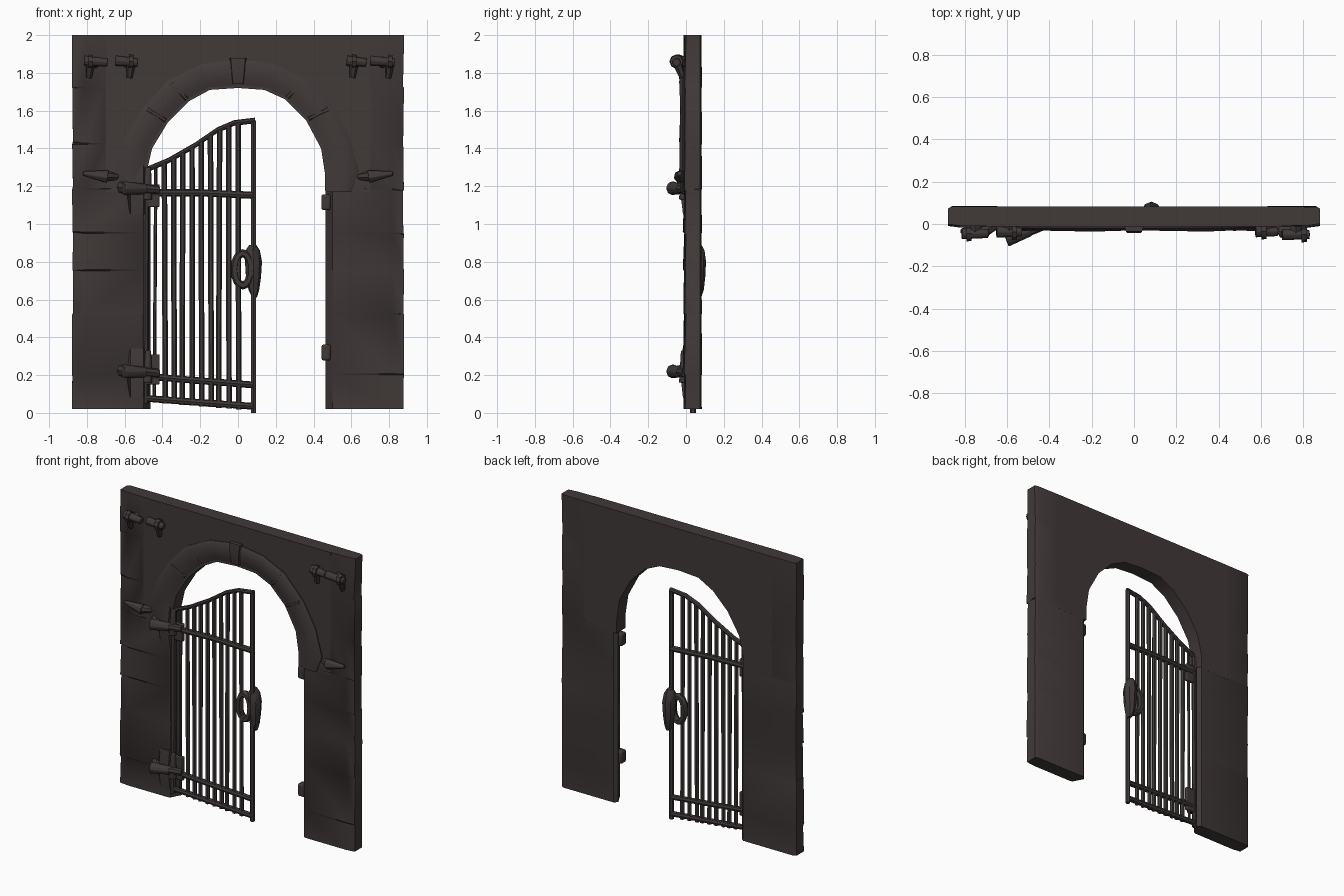
import bpy, bmesh, math, random
from mathutils import Vector, Matrix

random.seed(4)
if "Cube" in bpy.data.objects:
    bpy.data.objects.remove(bpy.data.objects["Cube"])


def material(name, color):
    m = bpy.data.materials.new(name)
    m.use_nodes = True
    m.diffuse_color = color
    m.node_tree.nodes["Principled BSDF"].inputs["Base Color"].default_value = color
    return m


STONE = material("dark stone", (0.052, 0.041, 0.040, 1))
IRON = material("dark iron", (0.050, 0.040, 0.039, 1))
FRONT, BACK = -0.012, 0.083


def finish(name, bm, mat, bevel=0):
    bmesh.ops.recalc_face_normals(bm, faces=bm.faces)
    me = bpy.data.meshes.new(name)
    bm.to_mesh(me)
    bm.free()
    ob = bpy.data.objects.new(name, me)
    bpy.context.collection.objects.link(ob)
    me.materials.append(mat)
    if bevel:
        mod = ob.modifiers.new("soft edges", "BEVEL")
        mod.width, mod.segments = bevel, 2
    bpy.ops.object.select_all(action="DESELECT")
    ob.select_set(True)
    bpy.context.view_layer.objects.active = ob
    bpy.ops.object.shade_smooth_by_angle(angle=math.radians(40))
    return ob


def loft(name, rings, mat, bevel=0):
    bm = bmesh.new()
    loops = [[bm.verts.new(p) for p in ring] for ring in rings]
    n = len(loops[0])
    for a, b in zip(loops, loops[1:]):
        for i in range(n):
            j = (i + 1) % n
            bm.faces.new((a[i], a[j], b[j], b[i]))
    bm.faces.new(loops[0])
    bm.faces.new(loops[-1])
    return finish(name, bm, mat, bevel)


def rod(name, a, b, r1, r2=None, mat=IRON, sides=8, bevel=0):
    a, b = Vector(a), Vector(b)
    d = b - a
    bm = bmesh.new()
    turn = d.to_track_quat("Z", "Y").to_matrix().to_4x4()
    bmesh.ops.create_cone(bm, cap_ends=True, segments=sides, radius1=r1,
                          radius2=r1 if r2 is None else r2, depth=d.length,
                          matrix=Matrix.Translation((a + b) / 2) @ turn)
    return finish(name, bm, mat, bevel)


def box(name, lo, hi, mat=IRON, bevel=0.006):
    lo, hi = Vector(lo), Vector(hi)
    bm = bmesh.new()
    bmesh.ops.create_cube(bm, size=1, matrix=Matrix.Translation((lo + hi) / 2)
                          @ Matrix.Diagonal((*(hi - lo), 1)))
    return finish(name, bm, mat, bevel)


# Piers: stacked rough courses, each leaning out toward its foot
courses = (0.02, 0.2, 0.52, 0.75, 0.95, 1.18, 1.42, 1.72, 2.0)
for side, label in ((-1, "right"), (1, "left")):
    rings = []
    for z0, z1 in zip(courses, courses[1:]):
        inner = 0.485 if z0 < 1.1 else 0.68
        for z, out in ((z0 + 0.008, random.uniform(0, 0.006)), (z1, random.uniform(-0.006, 0))):
            z = 0.02 if z < 0.03 else z
            tilt = random.uniform(-0.012, 0.012)
            edge = 0.88 - random.uniform(0, 0.007)
            low = z0 < 1.1
            rings.append([(side * x, y, z + dz) for x, y, dz in (
                (edge, FRONT + 0.008 - out, tilt if 0.1 < z < 1.9 else 0),
                (edge - 0.06, FRONT - out, 0),
                (inner + 0.03, FRONT - out * 0.6, 0),
                (inner + (0.015 if low else 0), FRONT + 0.006, 0),
                (inner - (0.022 if low else 0), BACK - 0.02, 0),
                (inner, BACK, 0),
                (edge - 0.02, BACK + out * 0.4, 0),
                (edge, BACK - 0.01, 0))])
    loft(label + "_pier", rings, STONE)

# Arch edge lines, inner opening and outer trim
inner_arch = [(-0.485, 1.17), (-0.485, 1.27), (-0.455, 1.4), (-0.37, 1.54), (-0.26, 1.65),
              (-0.15, 1.71), (0, 1.72), (0.14, 1.71), (0.25, 1.66), (0.36, 1.55),
              (0.44, 1.4), (0.46, 1.27), (0.462, 1.17)]
outer_arch = [(-0.56, 1.12), (-0.645, 1.28), (-0.6, 1.46), (-0.5, 1.62), (-0.37, 1.76),
              (-0.2, 1.845), (0, 1.875), (0.2, 1.845), (0.36, 1.77), (0.5, 1.62),
              (0.59, 1.46), (0.64, 1.28), (0.6, 1.17)]

# Spandrel wall above the opening
bm = bmesh.new()
outline = [(-0.7, 1.17)] + inner_arch + [(0.7, 1.17), (0.7, 2.0), (-0.7, 2.0)]
face = bm.faces.new([bm.verts.new((x, FRONT, z)) for x, z in outline])
out = bmesh.ops.extrude_face_region(bm, geom=[face])
moved = [v for v in out["geom"] if isinstance(v, bmesh.types.BMVert)]
bmesh.ops.translate(bm, verts=moved, vec=(0, BACK - FRONT, 0))
finish("arch_wall", bm, STONE)

# Moulded arch trim with a raised outer lip
rings = []
for i, ((xi, zi), (xo, zo)) in enumerate(zip(inner_arch, outer_arch)):
    swell = 0.003 * (i % 3)
    rings.append([(xi + (xo - xi) * t, y, zi + (zo - zi) * t) for t, y in (
        (1, 0.0), (1, FRONT - 0.006), (0.82, FRONT - 0.018 - swell),
        (0.35, FRONT - 0.013), (0.02, FRONT + 0.004), (0.0, 0.03))])
loft("arch_trim", rings, STONE)

# Raised joints between arch stones, and the keystone
for i in (3, 4, 8, 9):
    (xi, zi), (xo, zo) = inner_arch[i], outer_arch[i]
    a, b = Vector((xi, -0.012, zi)), Vector((xo, -0.02, zo))
    rod("arch_joint", a.lerp(b, 0.1), a.lerp(b, 0.85), 0.012, 0.016, STONE, 6)
loft("keystone", [[(x, y, z) for x, y in ((-w, 0), (-w * 0.8, f), (w * 0.8, f), (w, 0))]
                  for z, w, f in ((1.74, 0.032, -0.03), (1.80, 0.04, -0.042), (1.88, 0.048, -0.036))], STONE)

# Pointed studs at the arch feet
for side, label in ((-1, "right"), (1, "left")):
    rod(label + "_arch_stud", (side * 0.69, -0.03, 1.25), (side * 0.82, -0.035, 1.268),
        0.036, 0.012, STONE, 7, 0.004)
    rod(label + "_stud_root", (side * 0.64, 0.0, 1.25), (side * 0.705, -0.03, 1.253), 0.018, 0.03, STONE, 7)

# Corner brackets: crosswise bolt, hanging leg, wall plate
for x0, x1, leg, y in ((-0.815, -0.69, -0.78, -0.045), (-0.65, -0.53, -0.565, -0.038),
                       (0.575, 0.68, 0.615, -0.036), (0.70, 0.83, 0.805, -0.05)):
    mid = (x0 + x1) / 2
    rod("bracket_bolt", (x0, y, 1.865), (x1, y, 1.855), 0.028, 0.022, sides=8, bevel=0.004)
    rod("bracket_leg", (leg, y, 1.86), (leg - 0.01, -0.018, 1.775), 0.026, 0.016, sides=6)
    rod("bracket_stem", (mid, 0, 1.855), (mid, y, 1.86), 0.034, 0.022, sides=6)
    rod("bracket_collar", (leg - 0.012, y, 1.86), (leg + 0.012, y, 1.86), 0.038, 0.034, sides=8)

# Gate leaf, swung slightly back toward its free edge
def leaf_y(x):
    return 0.012 + (x + 0.48) * 0.045


def rail(name, pts, r):
    loft(name, [[(x, leaf_y(x) + r * math.cos(k * math.pi / 4), z + r * math.sin(k * math.pi / 4))
                 for k in range(8)] for x, z in pts], IRON)


top_curve = [(-0.49, 1.285), (-0.37, 1.335), (-0.23, 1.415), (-0.11, 1.497), (-0.02, 1.535), (0.09, 1.548)]
rail("gate_top_rail", top_curve, 0.015)
rail("gate_upper_rail", [(-0.5, 1.165), (-0.2, 1.165), (0.08, 1.152)], 0.019)
rail("gate_lower_rail", [(-0.5, 0.195), (-0.2, 0.17), (0.08, 0.148)], 0.018)
rail("gate_bottom_rail", [(-0.5, 0.078), (-0.2, 0.055), (0.08, 0.035)], 0.018)


def top_z(x):
    for (xa, za), (xb, zb) in zip(top_curve, top_curve[1:]):
        if x <= xb:
            return za + (zb - za) * (x - xa) / (xb - xa)


def bar(name, x, r, foot, lean=0.0):
    rod(name, (x - lean, leaf_y(x), foot), (x, leaf_y(x), top_z(x)), r, sides=6)


for i in range(9):
    x = -0.39 + i * 0.0488
    bar("gate_bar", x, 0.0145, 0.05 - 0.004 * i, random.uniform(-0.006, 0.006))
bar("gate_thin_bar", -0.435, 0.009, 0.07, 0.008)
bar("gate_free_post", 0.082, 0.015, 0.0)
rod("gate_hinge_post", (-0.495, 0.012, 0.05), (-0.49, 0.012, 1.28), 0.02)

# Hinges: corner plate, upright pin, barrel and strap
for z, plate_lo, plate_hi in ((1.19, 1.09, 1.21), (0.22, 0.15, 0.31)):
    box("hinge_plate", (-0.5, 0.0, plate_lo), (-0.415, 0.024, plate_hi))
    rod("hinge_pin", (-0.48, -0.012, z - 0.06), (-0.475, -0.012, z + 0.11), 0.026, 0.016, bevel=0.005)
    rod("hinge_barrel", (-0.605, -0.072, z), (-0.49, -0.03, z - 0.005), 0.038, 0.028, bevel=0.006)
    rod("hinge_strap", (-0.5, -0.032, z - 0.002), (-0.42, -0.004, z - 0.01), 0.026, 0.022)
    rod("hinge_anchor", (-0.61, 0.0, z + 0.005), (-0.57, -0.06, z), 0.036, 0.026)
    loft("hinge_wall_mount", [[(-0.6 + dx, 0.0, zz), (-0.57, y, zz), (-0.5, y, zz), (-0.49, 0.0, zz)]
                              for zz, y, dx in ((z - 0.14, -0.016, 0.07), (z, -0.032, 0.0),
                                                (z + 0.12, -0.018, 0.03))], STONE)

# Catches on the opposite jamb
for z in (1.115, 0.32):
    box("jamb_catch", (0.442, 0.005, z - 0.042), (0.49, 0.06, z + 0.042), IRON, 0.01)

# Lock: faceted body around the free post, with a pull ring
cx, cy = 0.082, 0.06
loft("lock_body", [[(cx + dx + w * math.cos(k * math.pi / 4), cy + d * math.sin(k * math.pi / 4), z)
                    for k in range(8)] for z, w, d, dx in (
    (0.61, 0.012, 0.02, 0.006), (0.65, 0.028, 0.034, 0.002), (0.72, 0.04, 0.042, 0.0),
    (0.80, 0.045, 0.046, 0.0), (0.86, 0.038, 0.038, -0.004), (0.89, 0.018, 0.022, -0.004))], IRON)
bm = bmesh.new()
loops = []
for i in range(16):
    a = i * math.tau / 16
    loops.append([])
    for k in range(6):
        b = k * math.tau / 6
        r = 0.022 * math.cos(b)
        loops[-1].append(bm.verts.new((0.025 + (0.043 + r) * math.cos(a), 0.04 + 0.026 * math.sin(b),
                                       0.76 + (0.085 + r) * math.sin(a))))
for i in range(16):
    for k in range(6):
        a, b, m = loops[i], loops[(i + 1) % 16], (k + 1) % 6
        bm.faces.new((a[k], a[m], b[m], b[k]))
finish("lock_ring", bm, IRON)
